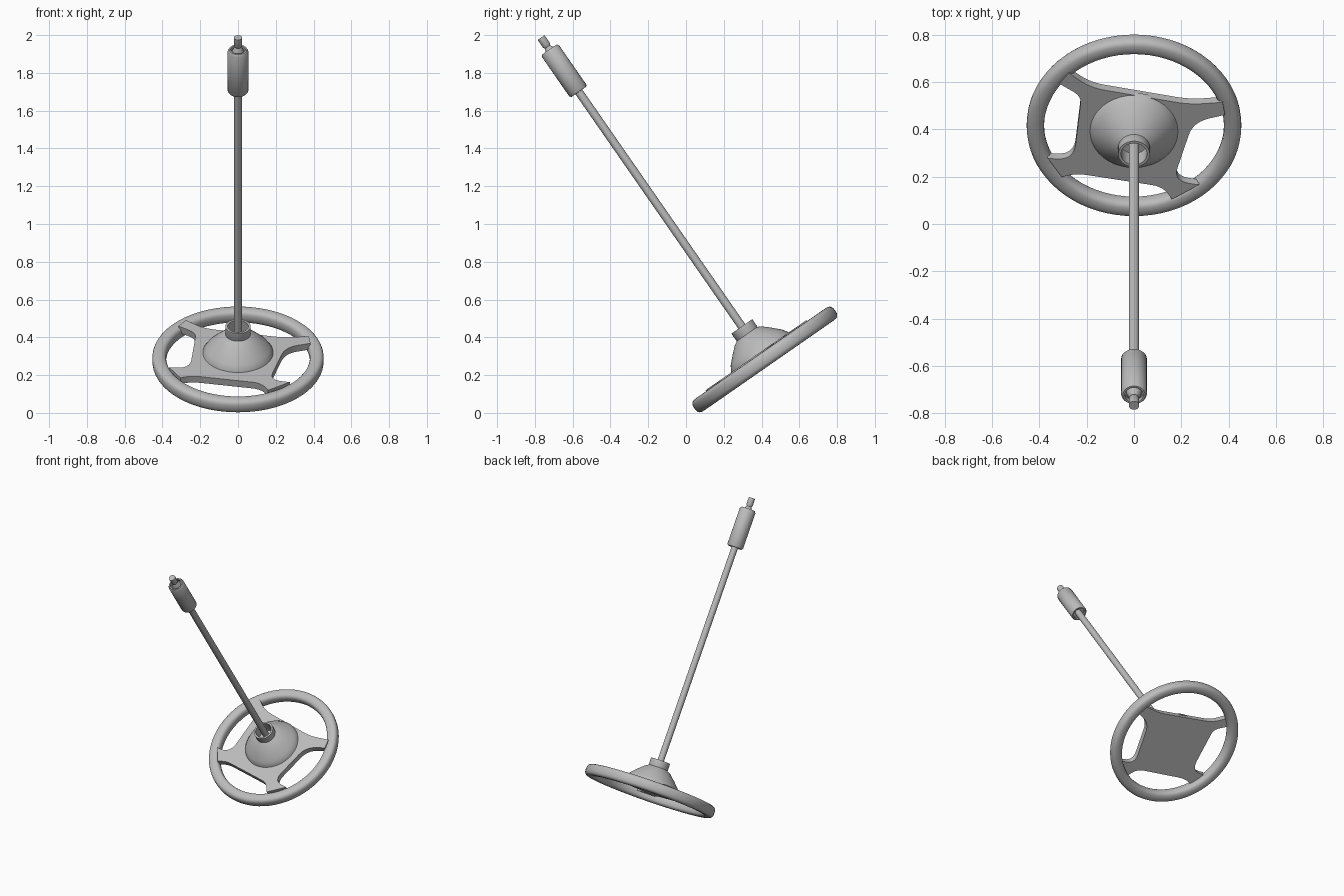
import bpy, bmesh, math
from mathutils import Vector

cube = bpy.data.objects.get("Cube")
if cube:
    bpy.data.objects.remove(cube)

TILT = math.radians(34.8)
CENTRE = (0, 0.417, 0.283)

grey = bpy.data.materials.new("plain_grey")
grey.use_nodes = True
GREY = (0.5, 0.5, 0.5, 1)
grey.diffuse_color = GREY
grey.node_tree.nodes["Principled BSDF"].inputs["Base Color"].default_value = GREY


def finish(bm, name, angle=35):
    """Turn a bmesh into an object tilted along the column axis."""
    bmesh.ops.recalc_face_normals(bm, faces=bm.faces)
    mesh = bpy.data.meshes.new(name)
    bm.to_mesh(mesh)
    bm.free()
    mesh.materials.append(grey)
    obj = bpy.data.objects.new(name, mesh)
    bpy.context.collection.objects.link(obj)
    obj.location = CENTRE
    obj.rotation_euler.x = TILT
    bpy.ops.object.select_all(action='DESELECT')
    obj.select_set(True)
    bpy.context.view_layer.objects.active = obj
    bpy.ops.object.shade_smooth_by_angle(angle=math.radians(angle))
    return obj


def lathe(name, profile, steps=32, closed=False, angle=35):
    """Spin (radius, height) points around the column axis."""
    bm = bmesh.new()
    verts = [bm.verts.new((r, 0, h)) for r, h in profile]
    pairs = list(zip(verts, verts[1:]))
    if closed:
        pairs.append((verts[-1], verts[0]))
    edges = [bm.edges.new(p) for p in pairs]
    bmesh.ops.spin(bm, geom=verts + edges, cent=(0, 0, 0), axis=(0, 0, 1),
                   angle=math.tau, steps=steps, use_merge=True)
    bmesh.ops.remove_doubles(bm, verts=bm.verts, dist=0.0001)
    return finish(bm, name, angle)


def rounded(points):
    """Outline with the corners (x, y, fillet) replaced by short curves."""
    out = []
    for i, (x, y, fillet) in enumerate(points):
        p = Vector((x, y))
        if not fillet:
            out.append(p)
            continue
        a = Vector(points[i - 1][:2])
        b = Vector(points[(i + 1) % len(points)][:2])
        a = p + (a - p).normalized() * fillet
        b = p + (b - p).normalized() * fillet
        for k in range(7):
            t = k / 6
            out.append(a * (1 - t) ** 2 + p * 2 * t * (1 - t) + b * t * t)
    return out


# Rim: a ring with a softly squared section
section = []
for k in range(20):
    c, s = math.cos(math.tau * k / 20), math.sin(math.tau * k / 20)
    section.append((0.417 + 0.037 * math.copysign(abs(c) ** 0.72, c),
                    0.039 * math.copysign(abs(s) ** 0.72, s)))
lathe("wheel_rim", section, steps=72, closed=True, angle=60)

# Spoke plate: skewed four-armed plate
outline = [
    (-0.275, 0.300, 0), (-0.185, 0.225, 0.06), (0.236, 0.138, 0.06),
    (0.375, 0.150, 0), (0.384, 0.085, 0), (0.250, 0.048, 0.07),
    (0.165, -0.255, 0.07), (0.275, -0.275, 0), (0.160, -0.350, 0),
    (0.125, -0.285, 0.05), (-0.250, -0.215, 0.05), (-0.305, -0.235, 0),
    (-0.365, -0.138, 0), (-0.255, -0.150, 0.08), (-0.222, 0.180, 0.04),
    (-0.315, 0.245, 0),
]
bm = bmesh.new()
base = bm.faces.new([bm.verts.new((p.x, p.y, 0.005)) for p in rounded(outline)])
top = bmesh.ops.extrude_face_region(bm, geom=[base])
bmesh.ops.translate(bm, vec=(0, 0, 0.04),
                    verts=[g for g in top["geom"] if isinstance(g, bmesh.types.BMVert)])
finish(bm, "spoke_plate")

# Hub cone flaring down to the plate
lathe("hub_cone", [(0, 0.03), (0.188, 0.03), (0.186, 0.047), (0.166, 0.077),
                   (0.125, 0.118), (0.090, 0.150), (0.060, 0.168),
                   (0.055, 0.130), (0, 0.130)], steps=40)

# Open collar around the shaft
lathe("hub_collar", [(0.055, 0.13), (0.067, 0.16), (0.067, 0.213), (0.055, 0.213)],
      closed=True)

# Long shaft
lathe("column_shaft", [(0, 0.12), (0.022, 0.12), (0.022, 1.99), (0, 1.99)], steps=20)

# Sleeve with recessed ends
lathe("column_sleeve", [(0.015, 1.745), (0.040, 1.745), (0.040, 1.725), (0.048, 1.725),
                        (0.055, 1.735), (0.055, 1.985), (0.047, 1.998),
                        (0.039, 1.998), (0.039, 1.978), (0.015, 1.978)],
      steps=24, closed=True)

# Tapered neck and end stub
lathe("end_stub", [(0, 1.975), (0.033, 1.975), (0.030, 1.990), (0.016, 2.015),
                   (0.022, 2.025), (0.022, 2.075), (0, 2.075)], steps=20)
